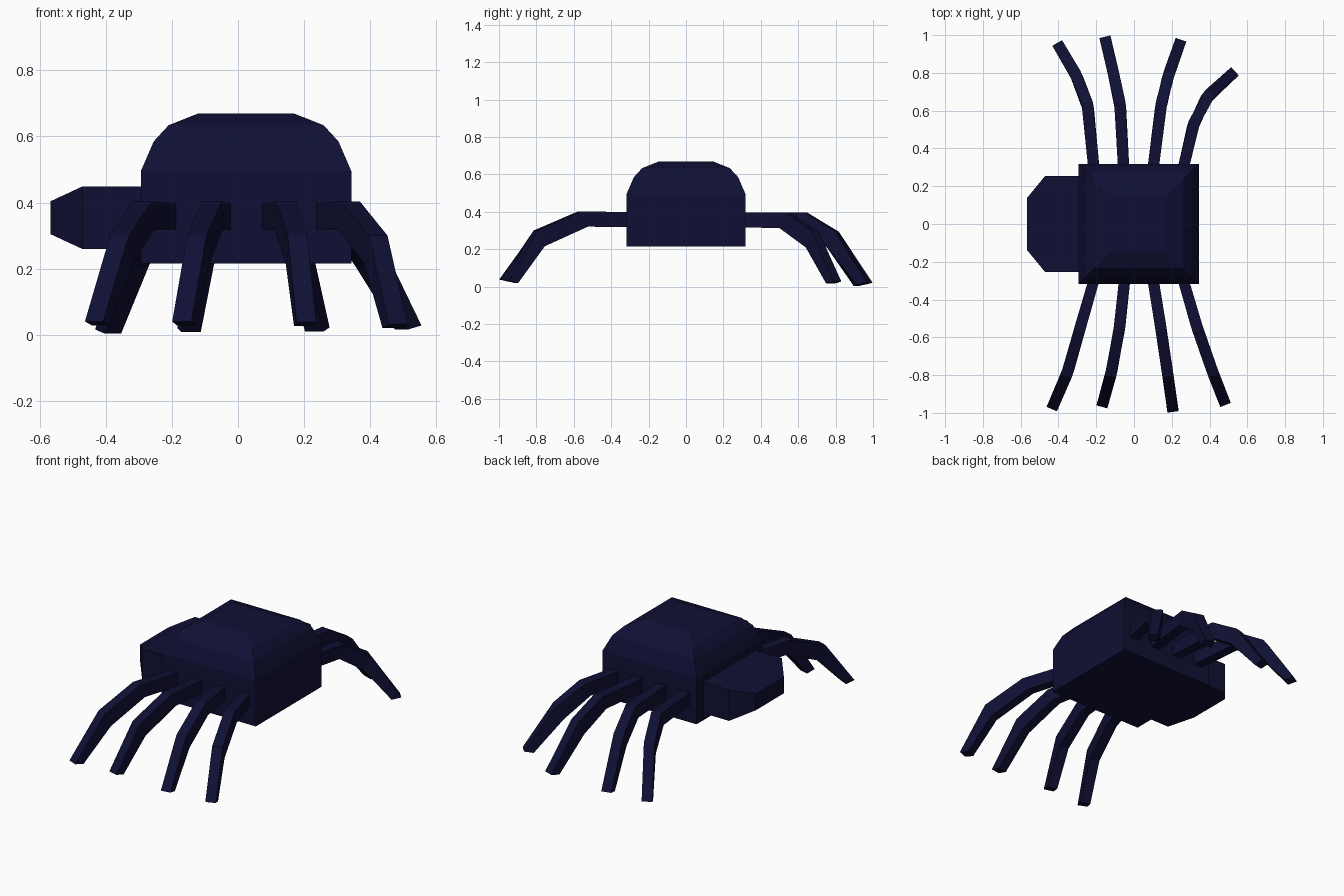
import bpy, bmesh
from mathutils import Vector

if "Cube" in bpy.data.objects:
    bpy.data.objects.remove(bpy.data.objects["Cube"])

navy = bpy.data.materials.new("navy")
navy.diffuse_color = (0.005, 0.005, 0.035, 1)
navy.use_nodes = True
navy.node_tree.nodes["Principled BSDF"].inputs["Base Color"].default_value = navy.diffuse_color


def loft(name, rings):
    """Skin a stack of four-point rings and cap both ends."""
    bm = bmesh.new()
    rows = [[bm.verts.new(p) for p in ring] for ring in rings]
    for a, b in zip(rows, rows[1:]):
        for i in range(4):
            j = (i + 1) % 4
            bm.faces.new((a[i], a[j], b[j], b[i]))
    bm.faces.new(rows[0])
    bm.faces.new(rows[-1])
    bmesh.ops.recalc_face_normals(bm, faces=bm.faces)
    mesh = bpy.data.meshes.new(name)
    bm.to_mesh(mesh)
    bm.free()
    mesh.materials.append(navy)
    obj = bpy.data.objects.new(name, mesh)
    bpy.context.collection.objects.link(obj)
    return obj


# Body: box with a stepped, rounded top (inset, height)
def body_ring(inset, z):
    x0, x1, y = -0.294 + inset, 0.343 - inset, 0.318 - inset
    return [(x0, -y, z), (x1, -y, z), (x1, y, z), (x0, y, z)]


loft("body", [body_ring(i, z) for i, z in
              [(0, 0.215), (0, 0.495), (0.039, 0.585), (0.084, 0.634), (0.175, 0.67)]])


# Head: block with a tapered front (x, half width, half height)
def head_ring(x, y, h):
    z = 0.354
    return [(x, -y, z - h), (x, y, z - h), (x, y, z + h), (x, -y, z + h)]


loft("head", [head_ring(-0.25, 0.255, 0.095), head_ring(-0.47, 0.255, 0.095),
              head_ring(-0.567, 0.137, 0.05)])

# Legs: centre line through root, knee, shin and tip; mitred sections (outward, up)
SECTION = [(0, 0.04), (0.018, 0.041), (0.021, 0.042), (0.027, 0.006)]
HALF_WIDTH = 0.03


def leg(name, path):
    pts = [Vector(p) for p in path]
    rings = []
    for i, (p, (out, up)) in enumerate(zip(pts, SECTION)):
        a, b = pts[max(i - 1, 0)], pts[min(i + 1, 3)]
        d = Vector((b.x - a.x, b.y - a.y, 0)).normalized()
        if i == 0:
            d = Vector((0, 1 if p.y > 0 else -1, 0))
        side = Vector((-d.y, d.x, 0)) * HALF_WIDTH
        lift = d * out + Vector((0, 0, up))
        rings.append([p - side - lift, p + side - lift, p + side + lift, p - side + lift])
    loft(name, rings)


# Front legs share knee and shin depth (x of root, knee, shin, tip; tip y, z)
FRONT = [(-0.213, -0.285, -0.352, -0.425, -0.955, 0.034),
         (-0.05, -0.077, -0.12, -0.163, -0.942, 0.034),
         (0.102, 0.142, 0.177, 0.203, -0.968, 0.032),
         (0.262, 0.335, 0.417, 0.475, -0.933, 0.026)]
for n, (x0, x1, x2, x3, y, z) in enumerate(FRONT, 1):
    leg(f"front_leg_{n}", [(x0, -0.3, 0.358), (x1, -0.55, 0.362),
                           (x2, -0.785, 0.258), (x3, y, z)])

# Back legs (x of root, knee, shin, tip; y of knee, shin, tip; tip z)
BACK = [(-0.213, -0.245, -0.305, -0.393, 0.625, 0.785, 0.935, 0.010),
        (-0.055, -0.073, -0.107, -0.148, 0.625, 0.79, 0.965, 0.014),
        (0.102, 0.143, 0.182, 0.24, 0.625, 0.785, 0.95, 0.016),
        (0.262, 0.315, 0.39, 0.515, 0.525, 0.675, 0.79, 0.022)]
for n, (x0, x1, x2, x3, y1, y2, y3, z) in enumerate(BACK, 1):
    leg(f"back_leg_{n}", [(x0, 0.3, 0.356), (x1, y1, 0.355), (x2, y2, 0.252), (x3, y3, z)])
